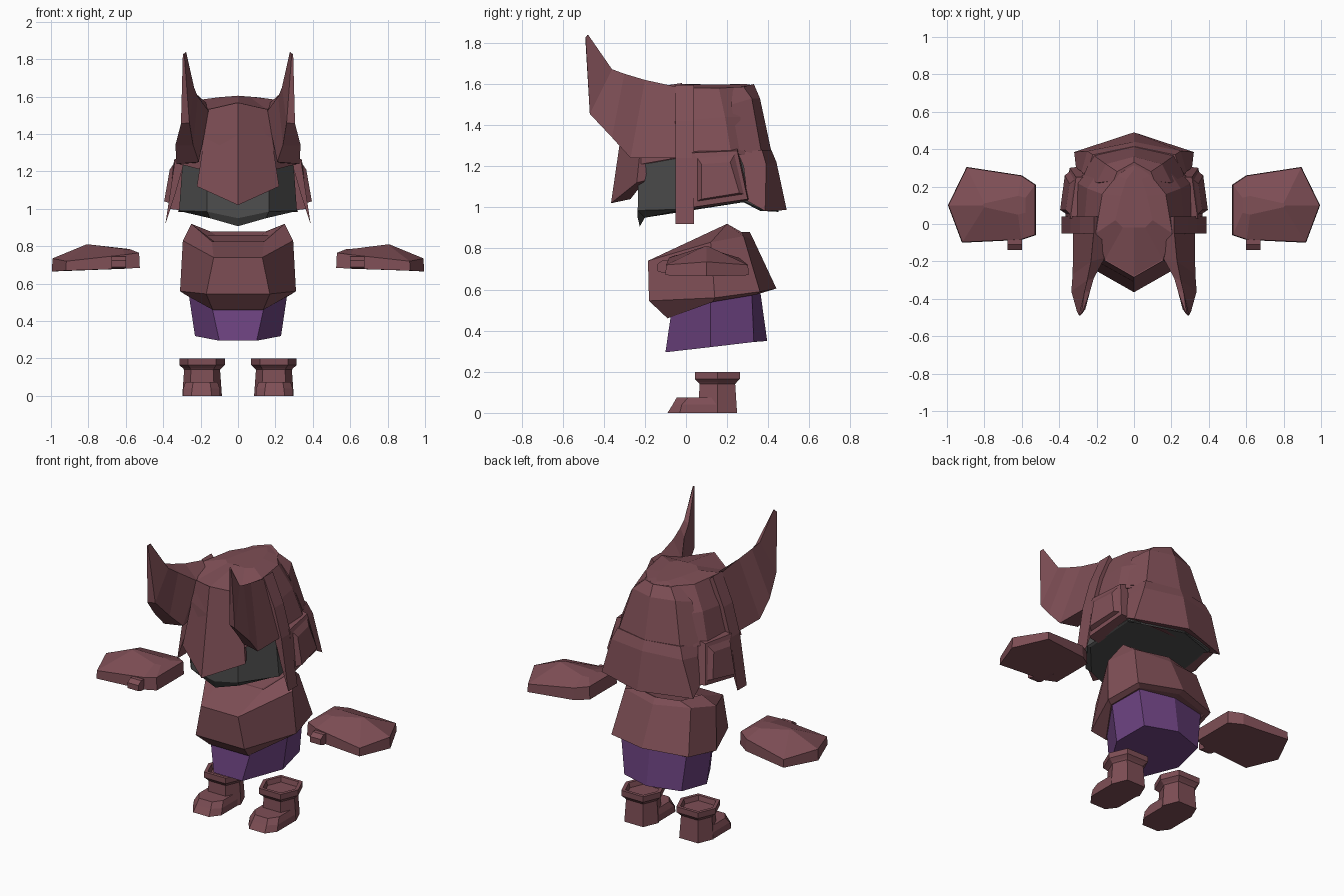
import bpy, bmesh
from math import pi


def material(name, rgb):
    m = bpy.data.materials.new(name)
    m.diffuse_color = (*rgb, 1)
    return m


BROWN = material("brown", (0.21, 0.077, 0.092))
PURPLE = material("purple", (0.15, 0.055, 0.215))
DARK = material("dark", (0.075, 0.075, 0.075))


def sym(half):
    """Close a right-hand half outline with its mirror image."""
    return half + [(-x, y, z) for x, y, z in reversed(half) if x > 0]


def loft(name, rings, mat, pair=False):
    """Skin a stack of equal rings, cap both ends; pair adds the mirrored twin."""
    bm = bmesh.new()
    for s in ((1, -1) if pair else (1,)):
        vs = [[bm.verts.new((s * x, y, z)) for x, y, z in r] for r in rings]
        n = len(vs[0])
        for a, b in zip(vs, vs[1:]):
            for i in range(n):
                j = (i + 1) % n
                bm.faces.new((a[i], a[j], b[j], b[i]))
        bm.faces.new(vs[0])
        bm.faces.new(vs[-1])
    bmesh.ops.recalc_face_normals(bm, faces=bm.faces)
    me = bpy.data.meshes.new(name)
    bm.to_mesh(me)
    bm.free()
    me.materials.append(mat)
    ob = bpy.data.objects.new(name, me)
    bpy.context.collection.objects.link(ob)
    return ob


def boot_ring(r, z, cx=0.192, cy=0.153):
    """Hexagon with full, squarish sides."""
    return [(cx + r * x, cy + .9 * r * y, z) for x, y in
            ((1, 0), (.62, 1), (-.62, 1), (-1, 0), (-.62, -1), (.62, -1))]


# Boots: shaft with a hollow cuff, plus a wedge-shaped foot
loft("boots", [boot_ring(r, z) for r, z in
               ((.106, 0), (.096, .14), (.105, .15), (.122, .165), (.122, .2), (.1, .2), (.092, .17))],
     BROWN, True)


def foot(w, toe, y1, y2, z):
    return [(.195 + x, y, z) for x, y in
            ((w, .15), (w, y1), (toe, y2), (-toe, y2), (-w, y1), (-w, .15))]


loft("feet", [foot(.1, .055, -.03, -.09, 0), foot(.098, .05, -.02, -.065, .04),
              foot(.085, .045, .01, -.045, .075)], BROWN, True)

# Skirt
loft("skirt", [
    sym([(.10, -.10, .295), (.23, .12, .32), (.20, .33, .345), (0, .395, .35)]),
    sym([(.145, -.07, .50), (.265, .12, .555), (.23, .32, .59), (0, .36, .60)]),
], PURPLE)

# Torso: under-lip, rim, chest, collar, sunken neck opening
loft("torso", [
    sym([(.135, -.06, .50), (.26, .12, .55), (.22, .32, .58), (0, .37, .59)]),
    sym([(.135, -.09, .46), (.28, .13, .54), (.24, .34, .575), (0, .40, .595)]),
    sym([(.17, -.18, .545), (.31, .14, .56), (.27, .36, .59), (0, .44, .605)]),
    sym([(.13, -.185, .74), (.295, .12, .83), (.23, .28, .86), (0, .33, .84)]),
    sym([(.14, .05, .825), (.25, .20, .92), (.15, .27, .88), (0, .31, .88)]),
    sym([(.12, .07, .82), (.17, .19, .86), (.12, .24, .86), (0, .27, .86)]),
], BROWN)

# Hands: flat mitten with a domed back
palm = [(.525, -.06), (.60, -.085), (.92, -.10), (.995, .10), (.895, .305), (.60, .26), (.525, .21)]


def hand_ring(k, zs):
    return [(.78 + (x - .78) * k, .1 + (y - .1) * k, z) for (x, y), z in zip(palm, zs)]


loft("hands", [
    hand_ring(1, [.685, .68, .67, .665, .67, .68, .685]),
    hand_ring(.985, [.765, .755, .72, .735, .72, .755, .765]),
    [(.58, .06, .785), (.62, .05, .787), (.80, .09, .81), (.81, .10, .81),
     (.80, .11, .81), (.62, .15, .787), (.58, .14, .785)],
], BROWN, True)
loft("thumbs", [[(.60, y, z0), (.675, y, z0), (.675, y, z1), (.60, y, z1)]
                for y, z0, z1 in ((0, .68, .745), (-.11, .68, .745), (-.138, .69, .725))], BROWN, True)

# Face block inside the helmet
loft("face", [
    sym([(0, -.23, 1.27), (.165, -.23, 1.27), (.295, -.05, 1.27), (.27, .22, 1.27), (.17, .34, 1.27), (0, .38, 1.27)]),
    sym([(0, -.235, .95), (.165, -.235, .985), (.315, -.04, .99), (.29, .28, 1.03), (.26, .37, .99), (0, .45, .985)]),
    sym([(0, -.225, .907), (.15, -.2, .95), (.30, -.03, .985), (.28, .28, 1.025), (.25, .36, .983), (0, .45, .978)]),
], DARK)

# Helmet shell
loft("helmet_shell", [
    sym([(0, -.02, 1.605), (.06, -.02, 1.6), (.10, .02, 1.597), (.07, .15, 1.598), (.04, .24, 1.598), (0, .29, 1.6)]),
    sym([(0, -.28, 1.565), (.155, -.19, 1.53), (.205, -.05, 1.583), (.17, .16, 1.58), (.09, .26, 1.585), (0, .32, 1.595)]),
    sym([(0, -.31, 1.40), (.18, -.21, 1.40), (.27, -.05, 1.42), (.25, .19, 1.44), (.165, .32, 1.44), (0, .36, 1.45)]),
    sym([(0, -.32, 1.22), (.20, -.22, 1.21), (.315, -.05, 1.24), (.305, .22, 1.26), (.21, .35, 1.25), (0, .39, 1.25)]),
], BROWN)

# Visor flap
loft("visor", [
    sym([(0, -.285, 1.568), (.157, -.195, 1.532), (.14, -.12, 1.52), (0, -.15, 1.55)]),
    sym([(0, -.365, 1.02), (.22, -.24, 1.12), (.20, -.20, 1.13), (0, -.27, 1.04)]),
], BROWN)

# Raised plate on the upper back
loft("back_plate", [
    sym([(.11, .23, 1.585), (.09, .28, 1.587), (0, .33, 1.6)]),
    sym([(.20, .22, 1.50), (.15, .32, 1.53), (0, .36, 1.53)]),
    sym([(.27, .26, 1.28), (.22, .37, 1.25), (0, .42, 1.25)]),
], BROWN)

# Flared neck guard
loft("neck_guard", [
    sym([(.26, .25, 1.27), (.22, .37, 1.28), (0, .415, 1.28)]),
    sym([(.28, .28, 1.20), (.25, .39, 1.21), (0, .44, 1.22)]),
    sym([(.31, .30, 1.03), (.32, .385, .982), (0, .49, .987)]),
], BROWN)

# Side guards with a raised inset panel
loft("side_guards", [
    [(.27, .03, 1.28), (.25, .25, 1.29), (.27, .31, 1.035), (.29, .03, .99)],
    [(.34, .03, 1.265), (.31, .25, 1.275), (.345, .30, 1.04), (.365, .03, 1.0)],
    [(.345, .055, 1.24), (.32, .235, 1.255), (.345, .28, 1.065), (.365, .055, 1.03)],
    [(.365, .075, 1.21), (.345, .215, 1.22), (.37, .26, 1.07), (.395, .075, 1.04)],
], BROWN, True)

# Side bands running from crown to jaw
band = [(.18, 1.56), (.215, 1.595), (.29, 1.42), (.34, 1.24), (.388, .92), (.335, 1.08), (.29, 1.24)]
loft("side_bands", [[(x, y, z) for x, z in band] for y in (-.052, .04)], BROWN, True)

# Swept horns: crown root, cheek, widest point, elbow, tip
loft("horns", [
    [(.215, -.04, 1.585), (.325, -.04, 1.24), (.25, -.04, 1.24), (.15, -.04, 1.55)],
    [(.23, -.20, 1.62), (.328, -.27, 1.24), (.21, -.25, 1.25), (.155, -.18, 1.52)],
    [(.25, -.30, 1.65), (.335, -.36, 1.34), (.24, -.34, 1.34), (.215, -.29, 1.60)],
    [(.265, -.36, 1.672), (.305, -.468, 1.455), (.26, -.455, 1.46), (.235, -.36, 1.65)],
    [(.28, -.475, 1.838), (.295, -.488, 1.825), (.287, -.49, 1.825), (.277, -.48, 1.838)],
], BROWN, True)
